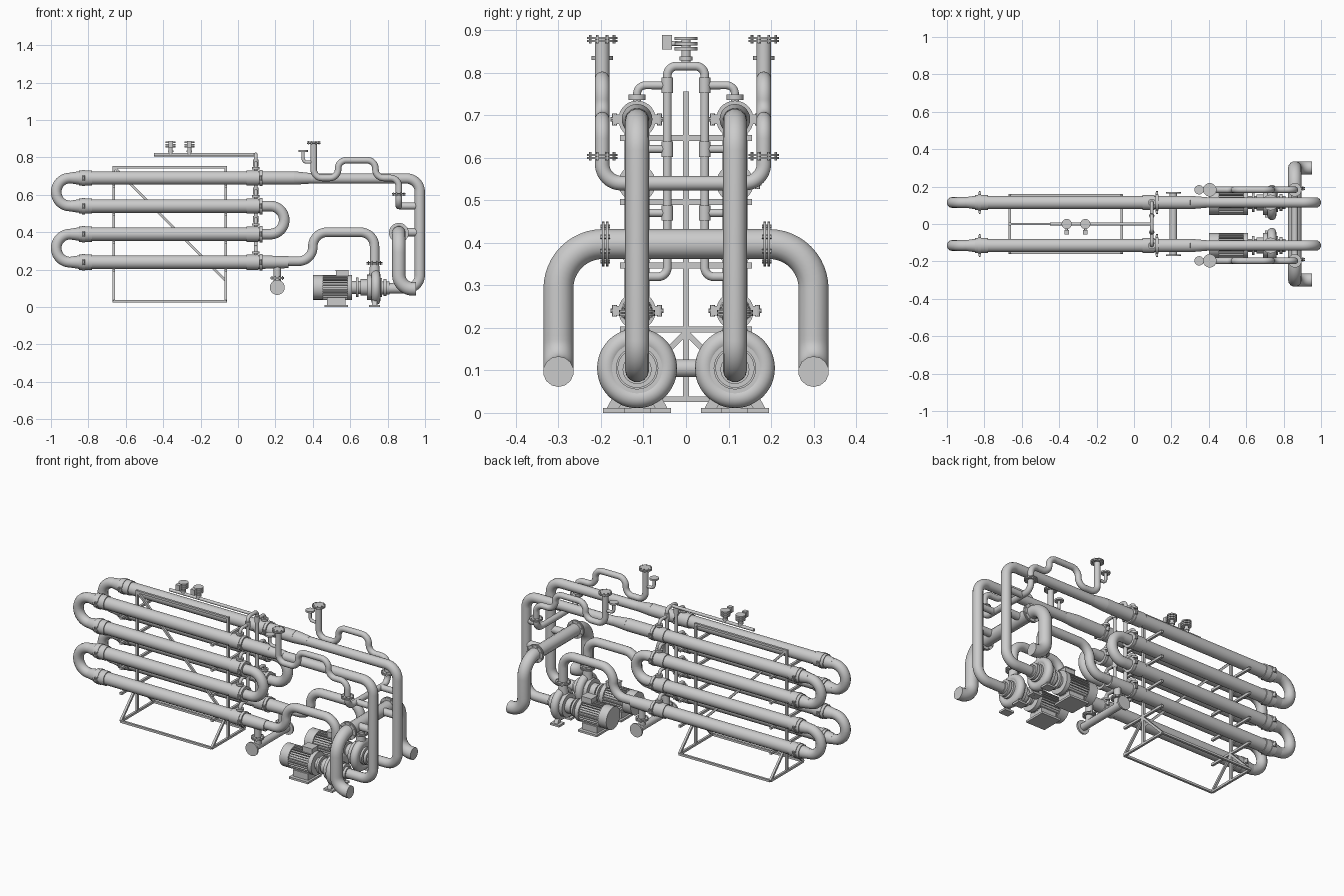
import bpy, bmesh, math
from mathutils import Vector as V, Matrix

if "Cube" in bpy.data.objects:
    bpy.data.objects.remove(bpy.data.objects["Cube"])


def mesh_obj(name, bm):
    me = bpy.data.meshes.new(name)
    bm.to_mesh(me)
    bm.free()
    ob = bpy.data.objects.new(name, me)
    bpy.context.collection.objects.link(ob)
    return ob


def cyl(name, a, b, r, r2=None, n=28):
    """Cylinder or cone between two points."""
    a, b = V(a), V(b)
    d = b - a
    m = Matrix.Translation((a + b) / 2) @ d.to_track_quat('Z', 'Y').to_matrix().to_4x4()
    bm = bmesh.new()
    bmesh.ops.create_cone(bm, cap_ends=True, segments=n, radius1=r,
                          radius2=r if r2 is None else r2, depth=d.length, matrix=m)
    return mesh_obj(name, bm)


def box(name, c, size):
    bm = bmesh.new()
    bmesh.ops.create_cube(bm, size=1, matrix=Matrix.Translation(c) @ Matrix.Diagonal((*size, 1)))
    return mesh_obj(name, bm)


def bar(name, a, b, w):
    """Square bar between two points."""
    a, b = V(a), V(b)
    d = b - a
    m = (Matrix.Translation((a + b) / 2) @ d.to_track_quat('Z', 'Y').to_matrix().to_4x4()
         @ Matrix.Diagonal((w, w, d.length, 1)))
    bm = bmesh.new()
    bmesh.ops.create_cube(bm, size=1, matrix=m)
    return mesh_obj(name, bm)


def pipe(name, pts, r, bend=0.05):
    """Round pipe along a path whose corners are filleted."""
    P = [V(p) for p in pts]
    out = [P[0]]
    for p0, p, p1 in zip(P, P[1:], P[2:]):
        a, b = (p - p0).normalized(), (p1 - p).normalized()
        th = a.angle(b)
        n = (b - a * a.dot(b)).normalized()
        s = p - a * bend * math.tan(th / 2)
        for i in range(13):
            f = th * i / 12
            out.append(s + n * bend * (1 - math.cos(f)) + a * bend * math.sin(f))
    out.append(P[-1])
    pts2 = [out[0]] + [q for o, q in zip(out, out[1:]) if (q - o).length > 1e-4]
    cu = bpy.data.curves.new(name, 'CURVE')
    cu.dimensions = '3D'
    cu.bevel_depth, cu.bevel_resolution, cu.use_fill_caps = r, 5, True
    sp = cu.splines.new('POLY')
    sp.points.add(len(pts2) - 1)
    for q, p in zip(sp.points, pts2):
        q.co = (*p, 1)
    ob = bpy.data.objects.new(name, cu)
    bpy.context.collection.objects.link(ob)


def flange(name, c, axis, r, t=0.008, gap=0.004, bolts=8):
    """Pair of bolted discs."""
    c, ax = V(c), V(axis)
    for s in (-1, 1):
        cyl(name, c + ax * s * gap / 2, c + ax * s * (gap / 2 + t), r)
    u = ax.orthogonal().normalized()
    w = ax.cross(u)
    for i in range(bolts):
        f = math.tau * (i + 0.5) / bolts
        p = c + (u * math.cos(f) + w * math.sin(f)) * r * 0.84
        h = ax * (t + gap / 2 + 0.004)
        cyl(name + "_bolt", p - h, p + h, r * 0.09, n=6)


LEVELS = (0.69, 0.54, 0.39, 0.24)
for s in (-1, 1):
    y = s * 0.115
    # heat exchanger tubes with end collars and bolted clamps
    for z in LEVELS:
        cyl("exchanger_tube", (-0.85, y, z), (0.13, y, z), 0.036)
        for x0, x1, xc in ((-0.85, -0.78, -0.825), (0.045, 0.11, 0.122)):
            cyl("tube_collar", (x0, y, z), (x1, y, z), 0.041)
            cyl("clamp_ring", (xc - 0.008, y, z), (xc + 0.008, y, z), 0.044)
            for t in (-1, 1):
                box("clamp_ear", (xc, y + t * 0.046, z), (0.014, 0.014, 0.022))
                cyl("clamp_bolt", (xc, y + t * 0.053, z - 0.014), (xc, y + t * 0.053, z + 0.014), 0.006, n=8)
                cyl("clamp_pin", (xc, y + t * 0.04, z), (xc, y + t * 0.062, z), 0.005, n=8)
        cyl("tube_reducer", (-0.895, y, z), (-0.85, y, z), 0.029, 0.036)
    # return bends
    for x, e, za, zb in ((-0.87, -0.972, 0.69, 0.54), (0.12, 0.247, 0.54, 0.39), (-0.87, -0.972, 0.39, 0.24)):
        pipe("return_bend", [(x, y, za), (e, y, za), (e, y, zb), (x, y, zb)], 0.029, 0.0749)
    # top feed line down to the pump inlet
    cyl("feed_pipe", (0.12, y, 0.69), (0.30, y, 0.69), 0.036)
    cyl("feed_reducer", (0.30, y, 0.69), (0.39, y, 0.688), 0.036, 0.028)
    pipe("feed_line", [(0.38, y, 0.687), (0.972, y, 0.687), (0.972, y, 0.10), (0.78, y, 0.10)], 0.028, 0.07)
    # bottom line from the pump outlet
    cyl("outlet_reducer", (0.12, y, 0.24), (0.27, y, 0.24), 0.036, 0.032)
    pipe("outlet_line", [(0.2, y, 0.245), (0.40, y, 0.245), (0.40, y, 0.40), (0.73, y, 0.40),
                         (0.73, y, 0.235)], 0.026, 0.076)
    # stubs joining the vertical lines to the cross pipes
    cyl("cross_stub", (0.86, y, 0.54), (0.972, y, 0.54), 0.018)
    cyl("header_stub", (0.86, y, 0.40), (0.972, y, 0.40), 0.022)

    # outer riser with expansion loop
    r = -0.197 if s < 0 else 0.183
    pipe("riser_line", [(0.405, r, 0.88), (0.405, r, 0.69), (0.535, r, 0.69), (0.535, r, 0.785),
                        (0.735, r, 0.785), (0.735, r, 0.69), (0.86, r, 0.69), (0.86, r, 0.54),
                        (0.86, 0, 0.54)], 0.0175, 0.045)
    flange("riser_flange", (0.405, r, 0.878), (0, 0, 1), 0.036, 0.005, 0.002)
    flange("riser_flange", (0.86, r, 0.603), (0, 0, 1), 0.036, 0.005, 0.002)
    pipe("vent_branch", [(0.405, r, 0.775), (0.348, r, 0.775), (0.348, r, 0.835)], 0.009, 0.02)
    cyl("vent_flange", (0.348, r, 0.829), (0.348, r, 0.839), 0.025)

    # thin manifold and its branches
    m = s * 0.044
    pipe("manifold", [(0.095, 0, 0.815), (0.095, m, 0.815), (0.095, m, 0.32), (0.095, y, 0.32),
                      (0.095, y, 0.24)], 0.0105, 0.022)
    for z in LEVELS:
        if z > 0.3:
            pipe("manifold_branch", [(0.095, m, z + 0.08), (0.095, y, z + 0.08), (0.095, y, z)], 0.0095, 0.02)
            cyl("manifold_tee", (0.095, m, z + 0.062), (0.095, m, z + 0.098), 0.014)
        cyl("branch_flange", (0.095, y, z + 0.046), (0.095, y, z + 0.058), 0.02)

    # large header ends
    pipe("header_end", [(0.86, 0, 0.397), (0.86, s * 0.30, 0.397), (0.86, s * 0.30, 0.18)], 0.036, 0.105)
    pipe("header_outlet", [(0.86, s * 0.30, 0.2), (0.86, s * 0.30, 0.097), (0.952, s * 0.30, 0.097)], 0.036, 0.075)
    flange("header_flange", (0.86, s * 0.19, 0.397), (0, 1, 0), 0.053, 0.006, 0.003)

    # drain pipe tees
    cyl("drain_tee", (0.21, y, 0.10), (0.21, y, 0.24), 0.02)
    flange("drain_flange", (0.21, y, 0.155), (0, 0, 1), 0.036, 0.005, 0.002)
    cyl("drain_end_flange", (0.21, s * 0.162, 0.105), (0.21, s * 0.172, 0.105), 0.04)

    # pump and motor
    for nm, x0, x1, rr in (("fan_cover", 0.40, 0.455, 0.066), ("motor_body", 0.455, 0.59, 0.057),
                           ("motor_end", 0.585, 0.61, 0.067), ("coupling", 0.61, 0.70, 0.034),
                           ("bracket_ring", 0.632, 0.645, 0.052), ("bearing_frame", 0.655, 0.69, 0.044),
                           ("pump_backplate", 0.69, 0.712, 0.068), ("pump_casing", 0.712, 0.758, 0.07),
                           ("pump_cover", 0.758, 0.77, 0.05), ("inlet_flange", 0.778, 0.795, 0.046)):
        cyl(nm, (x0, y, 0.105), (x1, y, 0.105), rr)
    cyl("inlet_neck", (0.77, y, 0.102), (0.81, y, 0.102), 0.034)
    for i in range(28):
        f = math.tau * i / 28
        d = V((0, math.cos(f), math.sin(f)))
        bm = bmesh.new()
        mat = (Matrix.Translation(V((0.52, y, 0.105)) + d * 0.059) @ Matrix.Rotation(f, 4, 'X')
               @ Matrix.Diagonal((0.135, 0.014, 0.0035, 1)))
        bmesh.ops.create_cube(bm, size=1, matrix=mat)
        mesh_obj("motor_fin", bm)
    box("terminal_box", (0.557, y, 0.178), (0.065, 0.055, 0.03))
    box("terminal_lid", (0.557, y, 0.195), (0.07, 0.06, 0.006))
    box("motor_foot", (0.525, y, 0.006), (0.125, 0.13, 0.012))
    box("motor_pedestal", (0.525, y, 0.03), (0.10, 0.09, 0.04))
    # volute ring, outlet and feet
    bpy.ops.mesh.primitive_torus_add(location=(0.737, y, 0.105), rotation=(0, math.pi / 2, 0), major_segments=48,
                                     minor_segments=16, major_radius=0.070, minor_radius=0.024)
    bpy.context.object.name = "pump_volute"
    cyl("pump_outlet", (0.73, y, 0.16), (0.73, y, 0.235), 0.03, 0.024)
    flange("outlet_flange", (0.73, y, 0.235), (0, 0, 1), 0.042, 0.006, 0.002)
    for t in (-1, 1):
        box("pump_foot", (0.73, y + t * 0.055, 0.006), (0.06, 0.05, 0.012))
        bar("pump_leg", (0.73, y + t * 0.06, 0.006), (0.73, y + t * 0.035, 0.05), 0.025)

    # slanted frame base: rails and braces
    yb = s * 0.155
    bar("base_rail", (-0.665, yb, 0.032), (-0.065, yb, 0.032), 0.013)
    for x in (-0.665, -0.065):
        bar("base_brace", (x, yb, 0.032), (x, 0, 0.19), 0.013)

# cross pipe of the drain
cyl("drain_pipe", (0.21, -0.165, 0.105), (0.21, 0.165, 0.105), 0.021)

# support frame
for x in (-0.665, -0.065):
    bar("frame_post", (x, 0, 0.028), (x, 0, 0.755), 0.014)
    bar("base_cross_bar", (x, -0.155, 0.032), (x, 0.155, 0.032), 0.013)
    for z in LEVELS:
        box("support_arm", (x, 0, z - 0.044), (0.014, 0.31, 0.014))
bar("frame_top_bar", (-0.665, 0, 0.748), (-0.065, 0, 0.748), 0.013)
bar("frame_diagonal", (-0.66, 0, 0.745), (-0.065, 0, 0.14), 0.013)

# top vent pipe with valves
cyl("vent_pipe", (-0.45, 0, 0.815), (0.095, 0, 0.815), 0.009)
for x in (-0.36, -0.26):
    cyl("valve_stem", (x, 0, 0.815), (x, 0, 0.88), 0.011)
    cyl("valve_base", (x, 0, 0.828), (x, 0, 0.838), 0.015)
    for z in (0.852, 0.864, 0.876):
        cyl("valve_disc", (x, 0, z), (x, 0, z + 0.008), 0.027)
    box("valve_actuator", (x, -0.045, 0.871), (0.025, 0.024, 0.034))
    cyl("valve_link", (x, -0.04, 0.868), (x, 0, 0.868), 0.006)

# turn curves into meshes and smooth everything
bpy.ops.object.select_all(action='SELECT')
bpy.context.view_layer.objects.active = bpy.context.scene.objects["vent_pipe"]
bpy.ops.object.convert(target='MESH')
bpy.ops.object.shade_smooth_by_angle(angle=math.radians(35))
